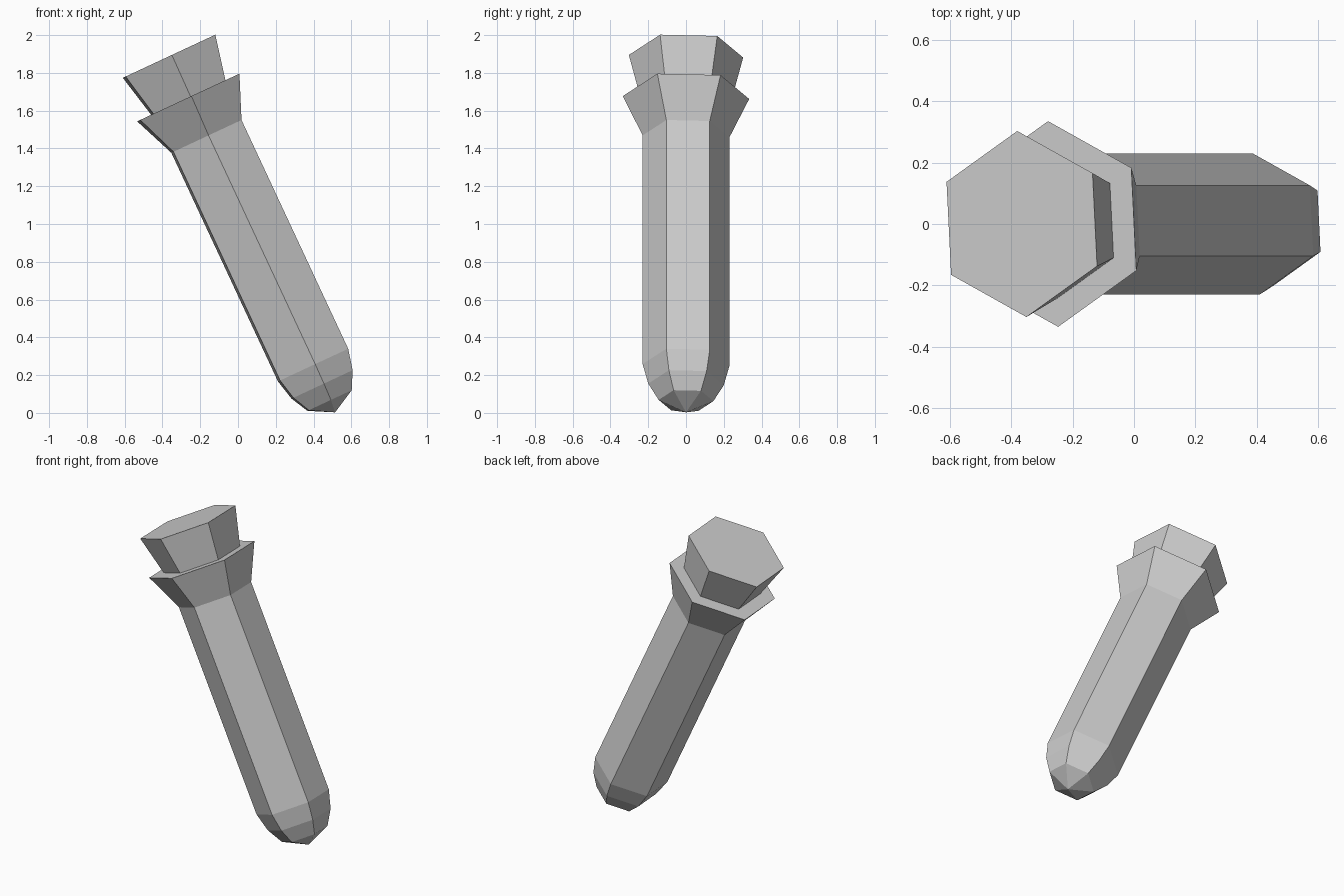
import bpy, bmesh
from math import cos, sin, radians

if "Cube" in bpy.data.objects:
    bpy.data.objects.remove(bpy.data.objects["Cube"])

SIDES = 6
TWIST = radians(33.1)


def lathe(name, profile):
    """Six-sided turned solid from (radius, height) pairs, top to bottom."""
    bm = bmesh.new()
    rings = []
    for r, z in profile:
        if r == 0:
            rings.append([bm.verts.new((0, 0, z))])
        else:
            angles = [TWIST + radians(360 / SIDES) * i for i in range(SIDES)]
            rings.append([bm.verts.new((r * cos(a), r * sin(a), z)) for a in angles])
    for a, b in zip(rings, rings[1:]):
        for i in range(SIDES):
            j = (i + 1) % SIDES
            if len(b) == 1:
                bm.faces.new((a[i], b[0], a[j]))
            else:
                bm.faces.new((a[i], b[i], b[j], a[j]))
    for ring in (rings[0], rings[-1]):
        if len(ring) > 1:
            bm.faces.new(ring)
    bmesh.ops.recalc_face_normals(bm, faces=bm.faces)
    mesh = bpy.data.meshes.new(name)
    bm.to_mesh(mesh)
    bm.free()
    ob = bpy.data.objects.new(name, mesh)
    bpy.context.collection.objects.link(ob)
    # lean the part, heights measured down from the centre of the top face
    ob.location = (-0.365, 0, 1.888)
    ob.rotation_euler = (0, radians(-25), 0)
    return ob


# Shaft with flared collar and rounded tip
lathe("shaft", [(0.335, -0.241), (0.23, -0.468), (0.23, -1.804),
                (0.20, -1.917), (0.145, -2.011), (0, -2.08)])

# Flared stopper seated on the collar
lathe("stopper", [(0.303, 0), (0.243, -0.242)])
